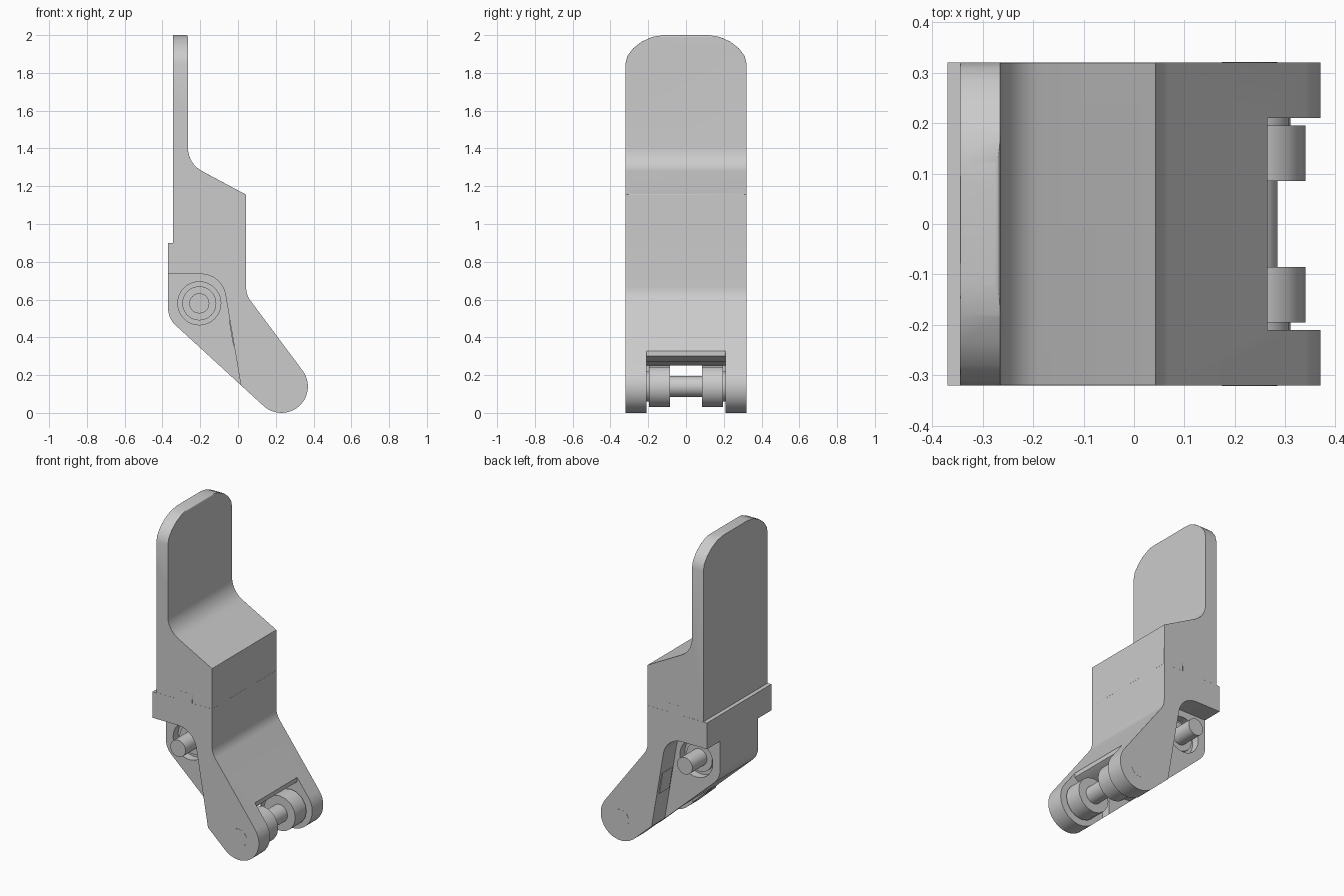
import bpy, bmesh
from math import sin, cos, pi, radians, tan
from mathutils import Vector, Matrix

cube = bpy.data.objects.get("Cube")
if cube:
    bpy.data.objects.remove(cube, do_unlink=True)

HALF = 0.32          # half width of the whole body
AXLE = (0.23, 0.14)  # x, z of the fork axle
PIN = (-0.205, 0.58)  # x, z of the side pin


def rounded(points, steps=8):
    """Outline whose corners given as (a, b, radius) are filleted."""
    out = []
    for i, p in enumerate(points):
        here = Vector(p[:2])
        if len(p) == 2:
            out.append(here)
            continue
        u = (Vector(points[i - 1][:2]) - here).normalized()
        v = (Vector(points[(i + 1) % len(points)][:2]) - here).normalized()
        half = u.angle(v) / 2
        centre = here + (u + v).normalized() * p[2] / sin(half)
        start = here + u * p[2] / tan(half) - centre
        end = here + v * p[2] / tan(half) - centre
        sweep = start.angle_signed(end)
        for k in range(steps + 1):
            out.append(centre + Matrix.Rotation(-sweep * k / steps, 2) @ start)
    return out


def finish(name, bm):
    bmesh.ops.recalc_face_normals(bm, faces=bm.faces)
    mesh = bpy.data.meshes.new(name)
    bm.to_mesh(mesh)
    bm.free()
    obj = bpy.data.objects.new(name, mesh)
    bpy.context.collection.objects.link(obj)
    return obj


def extrude(name, outline, lo, hi, axis="Y"):
    """Extrude an outline along Y (outline in x, z) or X (outline in y, z)."""
    bm = bmesh.new()
    place = (lambda a, b: (a, lo, b)) if axis == "Y" else (lambda a, b: (lo, a, b))
    face = bm.faces.new([bm.verts.new(place(*p)) for p in outline])
    moved = bmesh.ops.extrude_face_region(bm, geom=[face])["geom"]
    shift = Vector((0, hi - lo, 0)) if axis == "Y" else Vector((hi - lo, 0, 0))
    bmesh.ops.translate(bm, vec=shift, verts=[g for g in moved if isinstance(g, bmesh.types.BMVert)])
    return finish(name, bm)


def disc(name, centre, radius, lo, hi, sides=40):
    ring = [(centre[0] + radius * cos(2 * pi * k / sides),
             centre[1] + radius * sin(2 * pi * k / sides)) for k in range(sides)]
    return extrude(name, ring, lo, hi)


def activate(obj):
    bpy.ops.object.select_all(action="DESELECT")
    obj.select_set(True)
    bpy.context.view_layer.objects.active = obj


def boolean(obj, cutter, operation="DIFFERENCE"):
    cutter.hide_render = True
    mod = obj.modifiers.new("cut", "BOOLEAN")
    mod.operation = operation
    mod.solver = "EXACT"
    mod.object = cutter
    activate(obj)
    bpy.ops.object.modifier_apply(modifier=mod.name)
    bpy.data.objects.remove(cutter, do_unlink=True)


def smooth(obj):
    activate(obj)
    bpy.ops.object.shade_smooth_by_angle(angle=radians(30))


# Upper part: upright blade blending into a sloped foot with a key slot
upper = extrude("upright_blade", rounded([
    (-0.345, 0.9), (-0.2, 0.9), (-0.2, 0.955), (-0.095, 0.955), (-0.095, 0.9),
    (0.043, 0.9), (0.043, 1.155), (-0.265, 1.32, 0.14), (-0.265, 2, 0.012),
    (-0.345, 2)]), -HALF, HALF)
corner = [(0.12, 2.0), (0.18, 1.99), (0.235, 1.965), (0.28, 1.93), (0.31, 1.89), (HALF, 1.85)]
tip = [(-y, z) for y, z in corner] + [(-HALF, 0.8), (HALF, 0.8)] + corner[::-1]
boolean(upper, extrude("tip_cutter", tip, -0.5, 0.5, "X"), "INTERSECT")
bevel = upper.modifiers.new("soft_edges", "BEVEL")
bevel.width = 0.006
bevel.segments = 2
bevel.limit_method = "ANGLE"
bevel.angle_limit = radians(50)
smooth(upper)

# Lower part: bracket with a round fork end and a key on top
eye = [(AXLE[0] + 0.14 * cos(a), AXLE[1] + 0.14 * sin(a))
       for a in (radians(36.9 - 169.3 * k / 20) for k in range(21))]
bracket = extrude("bracket", rounded(
    [(-0.37, 0.9), (-0.2, 0.9), (-0.2, 0.955), (-0.095, 0.955), (-0.095, 0.9),
     (0.043, 0.9), (0.043, 0.625, 0.12)] + eye + [(-0.37, 0.5, 0.12)]), -HALF, HALF)

# Side recesses that leave a narrower core below the shelf
recess = rounded([(-0.5, 0.735), (-0.37, 0.735), (-0.085, 0.735, 0.13),
                  (0.015, 0.147), (0.0, 0.0), (-0.5, 0.0)])
for side in (-1, 1):
    lo, hi = sorted((side * 0.19, side * 0.4))
    boolean(bracket, extrude("recess_cutter", recess, lo, hi))
    lo, hi = sorted((side * 0.14, side * 0.25))
    boolean(bracket, disc("bore_cutter", PIN, 0.114, lo, hi))

# Fork slot and the narrower channel behind it
boolean(bracket, extrude("slot_cutter", [
    (0.265, 0.5), (0.265, 0.3), (0.22, 0.27), (0.06, 0.25), (0.06, -0.1),
    (0.5, -0.1), (0.5, 0.5)], -0.21, 0.21))
boolean(bracket, extrude("channel_cutter", [
    (0.1, 0.25), (-0.3, 0.25), (-0.3, -0.1), (0.1, -0.1)], -0.15, 0.15))
smooth(bracket)

# Axle through the fork and pin through the core
smooth(disc("fork_axle", AXLE, 0.055, -0.321, 0.321))
smooth(disc("side_pin", PIN, 0.053, -0.305, 0.305))

# Paired rollers, washers, pin collars and small tabs
for side, label in ((-1, "front"), (1, "back")):
    def pair(inner, outer):
        return sorted((side * inner, side * outer))
    smooth(disc(label + "_roller", AXLE, 0.11, *pair(0.085, 0.195), sides=16))
    smooth(disc(label + "_washer", AXLE, 0.08, *pair(0.19, 0.212), sides=24))
    smooth(disc(label + "_collar", PIN, 0.09, *pair(0.13, 0.16)))
    extrude(label + "_tab", [(-0.048, 0.49), (-0.03, 0.49), (-0.005, 0.355), (-0.025, 0.355)],
            *pair(0.2, 0.3))
